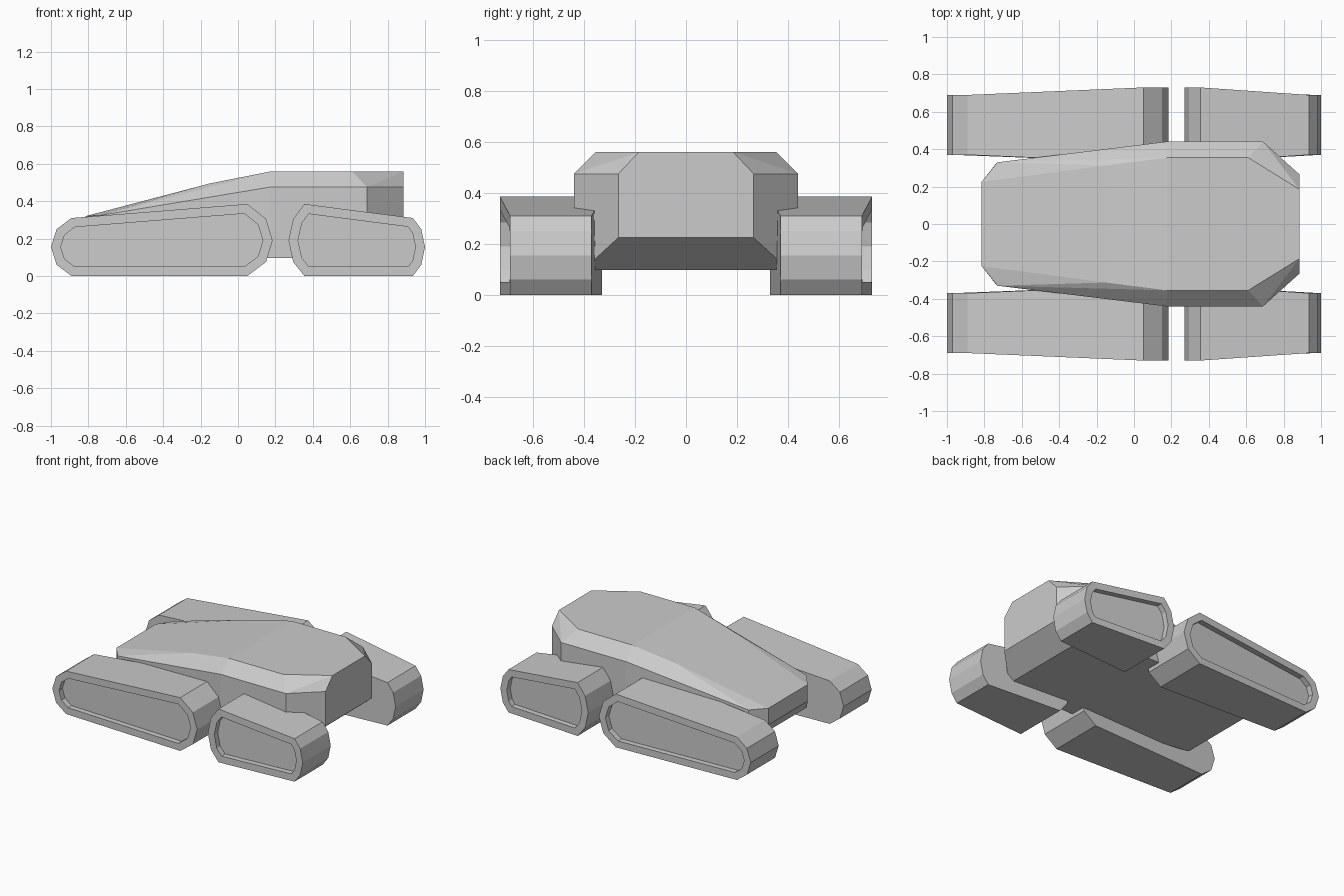
import bpy, bmesh
from mathutils import Vector

if "Cube" in bpy.data.objects:
    bpy.data.objects.remove(bpy.data.objects["Cube"])


def finish(bm, name):
    bmesh.ops.recalc_face_normals(bm, faces=bm.faces)
    me = bpy.data.meshes.new(name)
    bm.to_mesh(me)
    bm.free()
    ob = bpy.data.objects.new(name, me)
    bpy.context.collection.objects.link(ob)
    return ob


def inset(profile, t):
    """Offset a counter-clockwise polygon inward with mitred corners."""
    out = []
    pts = [Vector(p) for p in profile]
    for i, p in enumerate(pts):
        a = (p - pts[i - 1]).normalized()
        b = (pts[(i + 1) % len(pts)] - p).normalized()
        na, nb = Vector((-a.y, a.x)), Vector((-b.y, b.x))
        out.append(p + (na + nb) * t / (1 + na.dot(nb)))
    return out


def track(name, profile, x_narrow, x_wide):
    """Tapered track pod with a recessed outer panel, mirrored to both sides."""
    bm = bmesh.new()

    def ring(points, y_narrow, y_wide):
        vs = []
        for x, z in points:
            f = min(1, max(0, (x - x_narrow) / (x_wide - x_narrow)))
            vs.append(bm.verts.new((x, -(y_narrow + f * (y_wide - y_narrow)), z)))
        return vs

    panel = inset(profile, 0.05)
    rings = [ring(profile, 0.37, 0.33), ring(profile, 0.69, 0.73),
             ring(panel, 0.69, 0.73), ring(panel, 0.65, 0.69)]
    n = len(profile)
    for r, s in zip(rings, rings[1:]):
        for i in range(n):
            j = (i + 1) % n
            bm.faces.new((r[i], r[j], s[j], s[i]))
    bm.faces.new(rings[0])
    bm.faces.new(rings[-1])
    ob = finish(bm, name)
    mod = ob.modifiers.new("both_sides", 'MIRROR')
    mod.use_axis = (False, True, False)
    mod.use_mirror_merge = False


# Long tracks at the low end of the hull
track("long_tracks",
      [(-0.89, 0), (0.05, 0), (0.15, 0.075), (0.185, 0.19), (0.15, 0.305),
       (0.05, 0.385), (-0.89, 0.31), (-0.97, 0.25), (-1, 0.155), (-0.97, 0.06)],
      -0.89, 0.05)

# Short tracks at the tall end of the hull
track("short_tracks",
      [(0.355, 0), (0.935, 0), (0.98, 0.06), (1, 0.155), (0.98, 0.25),
       (0.935, 0.31), (0.355, 0.385), (0.295, 0.305), (0.27, 0.19), (0.295, 0.075)],
      0.935, 0.355)

# Wedge-shaped hull: convex shell around its corner points
corners = [
    (-0.815, 0.225, 0.32), (-0.15, 0.313, 0.495), (0.18, 0.355, 0.56),   # roof edge
    (0.61, 0.355, 0.56), (0.885, 0.185, 0.56),
    (-0.73, 0.33, 0.325), (-0.11, 0.408, 0.428), (0.17, 0.44, 0.475),    # shoulder
    (0.69, 0.44, 0.475), (0.885, 0.265, 0.475),
    (-0.815, 0.225, 0.2), (0.885, 0.265, 0.225),                         # end faces
    (-0.74, 0.32, 0.097), (-0.73, 0.33, 0.097), (0.17, 0.44, 0.097),     # floor
    (0.69, 0.44, 0.097), (0.73, 0.404, 0.097),
]
bm = bmesh.new()
for x, y, z in corners:
    bm.verts.new((x, y, z))
    bm.verts.new((x, -y, z))
res = bmesh.ops.convex_hull(bm, input=bm.verts)
loose = [v for v in bm.verts if not v.link_faces]
bmesh.ops.delete(bm, geom=loose, context='VERTS')
bmesh.ops.dissolve_limit(bm, angle_limit=0.02, verts=bm.verts, edges=bm.edges)
finish(bm, "hull")
